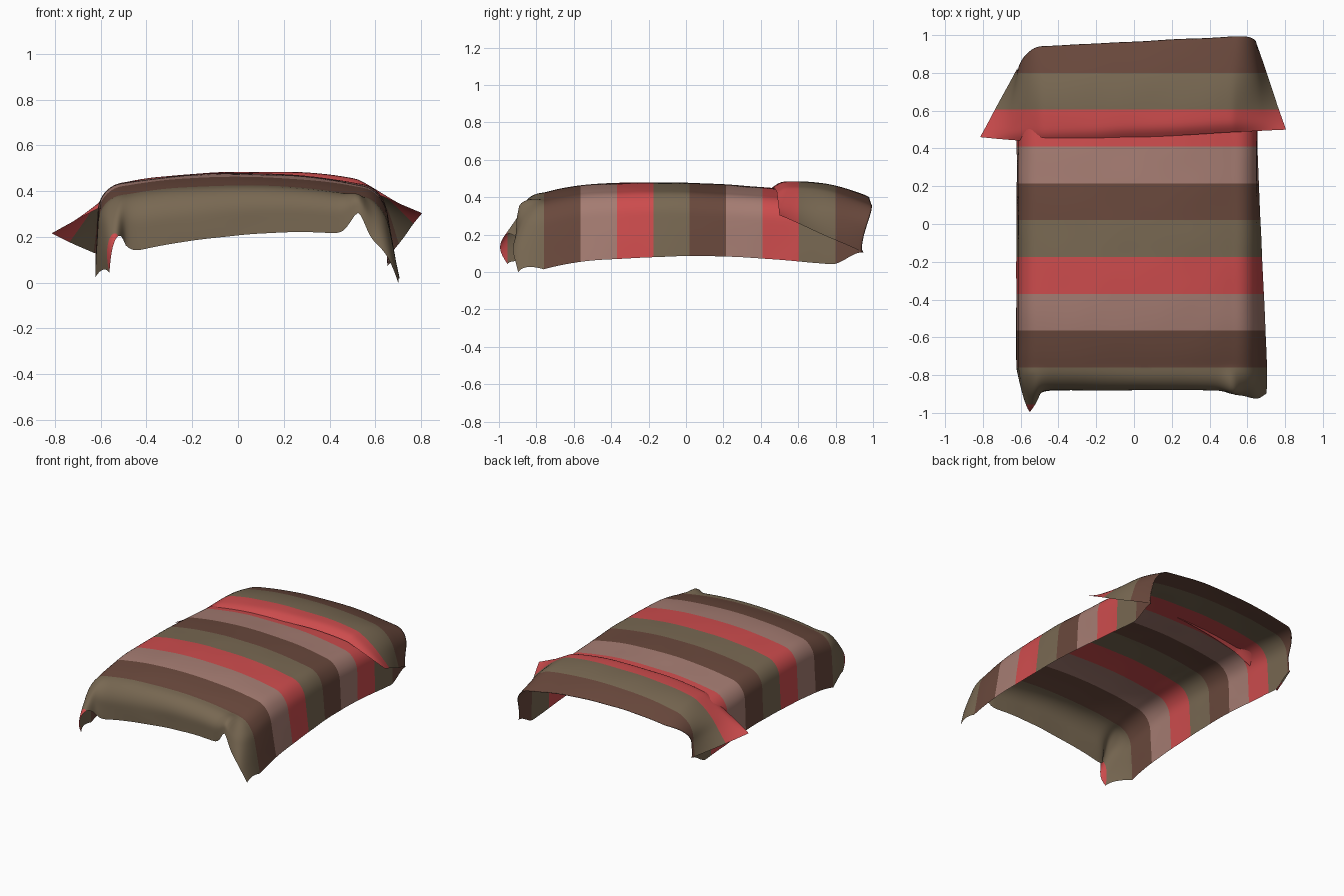
import bpy, bmesh, math
from mathutils import Vector, noise

if "Cube" in bpy.data.objects:
    bpy.data.objects.remove(bpy.data.objects["Cube"])

R, FRONT, Y0 = 0.12, 0.285, -0.755
W = {1: 0.525, -1: 0.49}          # half widths of the flat top, right and left


def smooth(a, b, x):
    t = min(max((x - a) / (b - a), 0), 1)
    return t * t * (3 - 2 * t)


def material(name, rgb):
    m = bpy.data.materials.new(name)
    lin = [((c / 255 + 0.055) / 1.055) ** 2.4 for c in rgb]
    m.diffuse_color = (*lin, 1)
    m.use_nodes = True
    m.node_tree.nodes["Principled BSDF"].inputs["Base Color"].default_value = m.diffuse_color
    return m


def bend(r):
    """Distance past the bed edge -> (outward, downward)."""
    if r < R * math.pi / 2:
        return R * math.sin(r / R), R * (1 - math.cos(r / R))
    return R, R + r - R * math.pi / 2


def crown(x):
    return 0.045 * abs(x / 0.52) ** 2.4


def top_z(y):
    if y < -0.1:
        return 0.495 - 0.06 * (abs(y + 0.1) / 0.67) ** 3.5
    return 0.495 - 0.075 * ((y + 0.1) / 1.07) ** 1.5


def fold_y(s, x, f):
    """Where the sheet turns back at the head end."""
    y = 0.982 + 0.025 * x / 0.5
    if s > 0:
        return y - 0.055 * smooth(0.15, 1, f)
    return y - 0.13 * smooth(0.0, 0.7, f)


def drape(s, x, f, v, dy):
    """Main sheet: x across the top, f = fraction down the side, dy = past the foot."""
    y = Y0 + v * (fold_y(s, x, f) - Y0)
    side_len = 0.405 + 0.025 * smooth(0.3, -0.5, y)
    dx = f * side_len * (1 - 0.2 * smooth(0.9, 1, v))
    z = top_z(y) - crown(x)
    r = math.hypot(dx, dy)
    if r < 1e-6:
        return Vector((x, y, z))
    cx, cy = dx / r, dy / r
    ear = (2 * cx * cy) ** 1.3
    out, down = bend(r * (1 - (0.15 if s > 0 else 0.22) * ear))
    flare = max(0.09 - 0.14 * y, 0.03) if s > 0 else 0.04
    px = x + s * (out * cx + flare * max(down - 0.06, 0) * cx)
    py = y - out * cy
    # hanging ears at the foot corners
    if s > 0:
        px += 0.07 * ear * down
        py -= 0.08 * ear * smooth(0, 0.3, down)
    else:
        px += 0.12 * ear * down
        py -= ear * (0.155 * smooth(0, 0.28, down) - 0.03 * smooth(0.28, 0.42, down))
    z -= down
    # uneven foot hem with tucks beside the ears
    q = dy / FRONT
    if dy > 0:
        z += q * 0.035 * x / 0.4 * (1 - ear) * (1 - cx)
        tuck = math.exp(-((px - s * 0.53) / 0.05) ** 2) * q * (1 - ear)
        z += tuck * (0.10 if s > 0 else 0.07)
        py -= tuck * 0.02
    return Vector((px, py, z))


def flap(s, x, f, g):
    """Turned-back flap, g = 0 at the fold, 1 at its flared hem."""
    a = drape(s, x, f, 1, 0)
    tip = Vector((0.805, 0.505, 0.32)) if s > 0 else Vector((-0.815, 0.465, 0.23))
    edge = Vector((x, 0.462 + 0.027 * x / 0.5, 0.495 + 0.018 * x / 0.5 - crown(x)))
    b = edge.lerp(tip, f)
    p = a.lerp(b, g)
    p.z += 0.035 * math.sin(math.pi * g) * (1 - f)
    p.z -= 0.03 * (max(g - 0.88, 0) / 0.12) ** 2 * (1 - f)
    return p


# Columns across the sheet: left side, top, right side
NS, NT = 24, 60
cols = [(-1, -W[-1], 1 - i / NS) for i in range(NS)]
for i in range(NT + 1):
    x = -W[-1] + (W[1] + W[-1]) * i / NT
    cols.append((1 if x >= 0 else -1, x, 0))
cols += [(1, W[1], (i + 1) / NS) for i in range(NS)]

# Rows along the sheet: foot drop, top, flap
rows = [lambda c, d=FRONT * (1 - i / 20): drape(*c, 0, d) for i in range(20)]
rows += [lambda c, v=i / 90: drape(*c, v, 0) for i in range(91)]
rows += [lambda c, g=(i + 1) / 30: flap(*c, g) for i in range(30)]

bm = bmesh.new()
grid = [[bm.verts.new(row(c)) for c in cols] for row in rows]
for j in range(len(rows) - 1):
    for i in range(len(cols) - 1):
        bm.faces.new((grid[j][i], grid[j][i + 1], grid[j + 1][i + 1], grid[j + 1][i]))

# Soften creases and add slight cloth ripples
inner = [v for v in bm.verts if not v.is_boundary]
for _ in range(3):
    bmesh.ops.smooth_vert(bm, verts=inner, factor=0.5, use_axis_x=True,
                          use_axis_y=True, use_axis_z=True)
for v in bm.verts:
    v.co += 0.003 * noise.noise_vector(v.co * 5)
low = min(v.co.z for v in bm.verts)
y_min = min(v.co.y for v in bm.verts)
y_max = max(v.co.y for v in bm.verts)
print("extent", low, y_min, y_max)
for v in bm.verts:
    v.co.z -= low
    v.co.y -= (y_min + y_max) / 2

# Stripes: cut at regular planes across the length
S0, STEP = -0.76, 0.195
for k in range(-1, 10):
    bmesh.ops.bisect_plane(bm, geom=bm.verts[:] + bm.edges[:] + bm.faces[:], dist=1e-5,
                           plane_co=(0, S0 + STEP * k, 0), plane_no=(0, 1, 0))
for f in bm.faces:
    f.material_index = math.floor((f.calc_center_median().y - S0) / STEP) % 4
    f.smooth = True

mesh = bpy.data.meshes.new("blanket")
bm.to_mesh(mesh)
bm.free()
for m in (material("dark brown", (105, 72, 60)), material("dusty mauve", (165, 124, 114)),
          material("red", (205, 76, 77)), material("olive", (120, 104, 82))):
    mesh.materials.append(m)
blanket = bpy.data.objects.new("blanket", mesh)
bpy.context.collection.objects.link(blanket)
